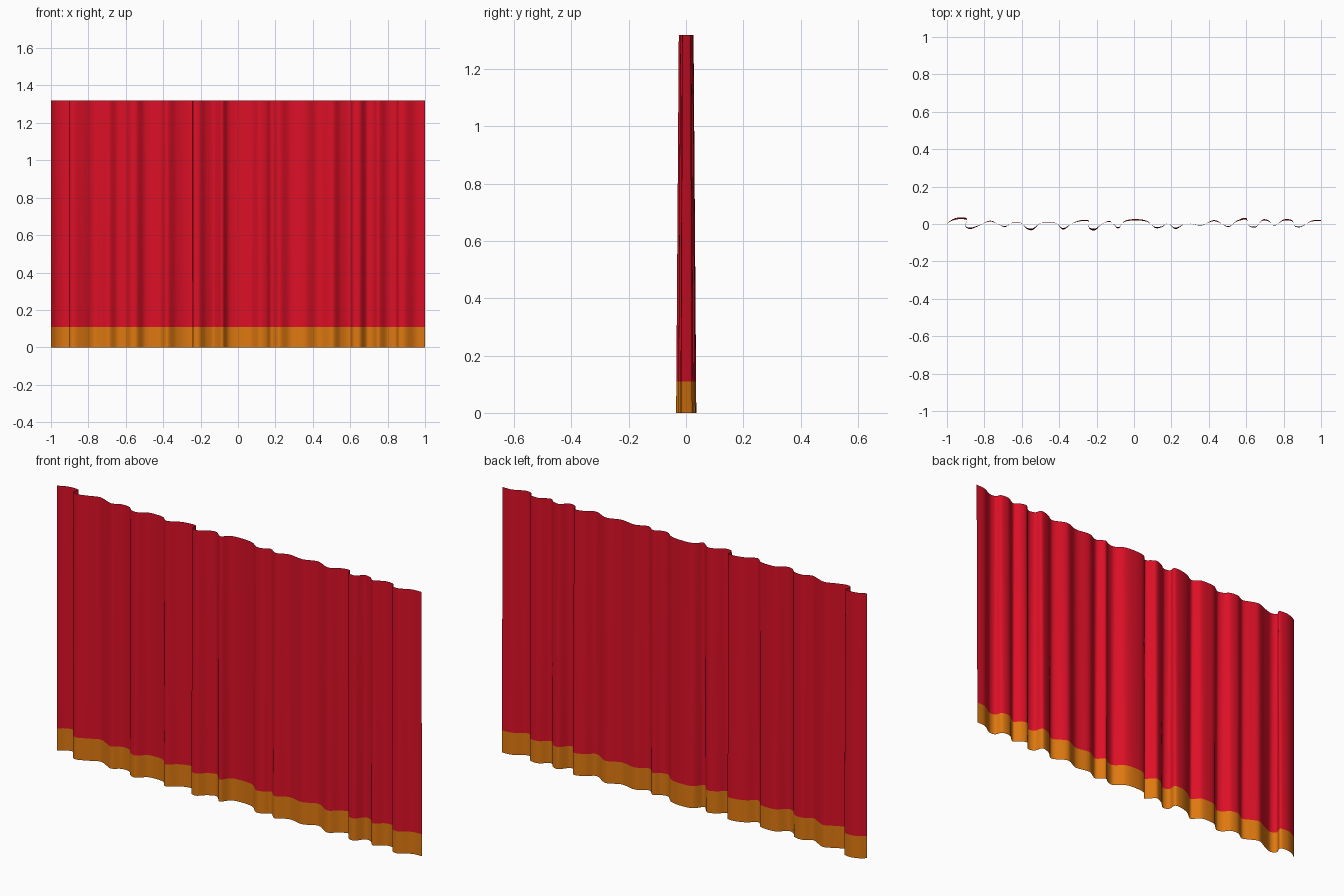
import bpy
from mathutils import Vector

if "Cube" in bpy.data.objects:
    bpy.data.objects.remove(bpy.data.objects["Cube"])

HEIGHT, HEM_TOP = 1.32, 0.11

# Fold line of the cloth at the floor, seen from above (x, y)
FOLDS = [(-1, .003), (-.97, .025), (-.93, .036), (-.893, .028), (-.903, -.010), (-.88, -.027),
         (-.83, -.010), (-.77, .018), (-.73, .002), (-.69, -.016), (-.645, .010), (-.60, .004),
         (-.575, -.025), (-.545, -.033), (-.50, .004), (-.46, .010), (-.415, .004), (-.38, -.030),
         (-.33, .004), (-.28, .021), (-.242, .018), (-.24, -.024), (-.21, -.034), (-.17, .000),
         (-.13, .016), (-.11, .000), (-.085, -.024), (-.05, .016), (.01, .026), (.07, .016),
         (.115, -.022), (.15, -.016), (.18, .004), (.22, -.027), (.28, .003), (.36, -.008),
         (.43, .021), (.505, -.016), (.55, .018), (.60, .031), (.615, -.010), (.65, -.018),
         (.69, .025), (.72, .018), (.75, -.010), (.80, .024), (.845, .020), (.86, -.012),
         (.89, -.017), (.95, .018), (1, .022)]


def smooth_line(points, steps=7):
    """Catmull-Rom curve through the points (centripetal tangents)."""
    p = [Vector(q) for q in points]
    p = [2 * p[0] - p[1]] + p + [2 * p[-1] - p[-2]]
    out = []
    for i in range(1, len(p) - 2):
        a, b, c, d = p[i - 1:i + 3]
        t1, t2, t3 = [(v - u).length ** .5 for u, v in ((a, b), (b, c), (c, d))]
        m1 = (c - b) + t2 * ((b - a) / t1 - (c - a) / (t1 + t2))
        m2 = (c - b) + t2 * ((d - c) / t3 - (d - b) / (t2 + t3))
        for k in range(steps):
            t = k / steps
            out.append((2*t**3 - 3*t*t + 1) * b + (t**3 - 2*t*t + t) * m1
                       + (3*t*t - 2*t**3) * c + (t**3 - t*t) * m2)
    return out + [p[-2]]


def cloth(name, z0, z1, rows, color):
    """Hang the fold line between two heights; folds get shallower upwards."""
    line = smooth_line(FOLDS)
    n = len(line)
    verts, faces = [], []
    for r in range(rows + 1):
        z = z0 + (z1 - z0) * r / rows
        depth = 1 - 0.27 * z / HEIGHT
        verts += [(max(-1, min(1, q.x)), q.y * depth, z) for q in line]
    for r in range(rows):
        for i in range(n - 1):
            a = r * n + i
            faces.append((a, a + 1, a + n + 1, a + n))
    mesh = bpy.data.meshes.new(name)
    mesh.from_pydata(verts, [], faces)
    mesh.shade_smooth()
    mat = bpy.data.materials.new(name + "_cloth")
    mat.diffuse_color = color
    mat.use_nodes = True
    mat.node_tree.nodes["Principled BSDF"].inputs["Base Color"].default_value = mat.diffuse_color
    mesh.materials.append(mat)
    obj = bpy.data.objects.new(name, mesh)
    bpy.context.collection.objects.link(obj)
    return obj


# Red drape and the golden band along its lower edge
cloth("curtain_drape", HEM_TOP, HEIGHT, 12, (0.72, 0.005, 0.02, 1))
cloth("curtain_hem", 0, HEM_TOP, 2, (0.73, 0.19, 0.005, 1))
